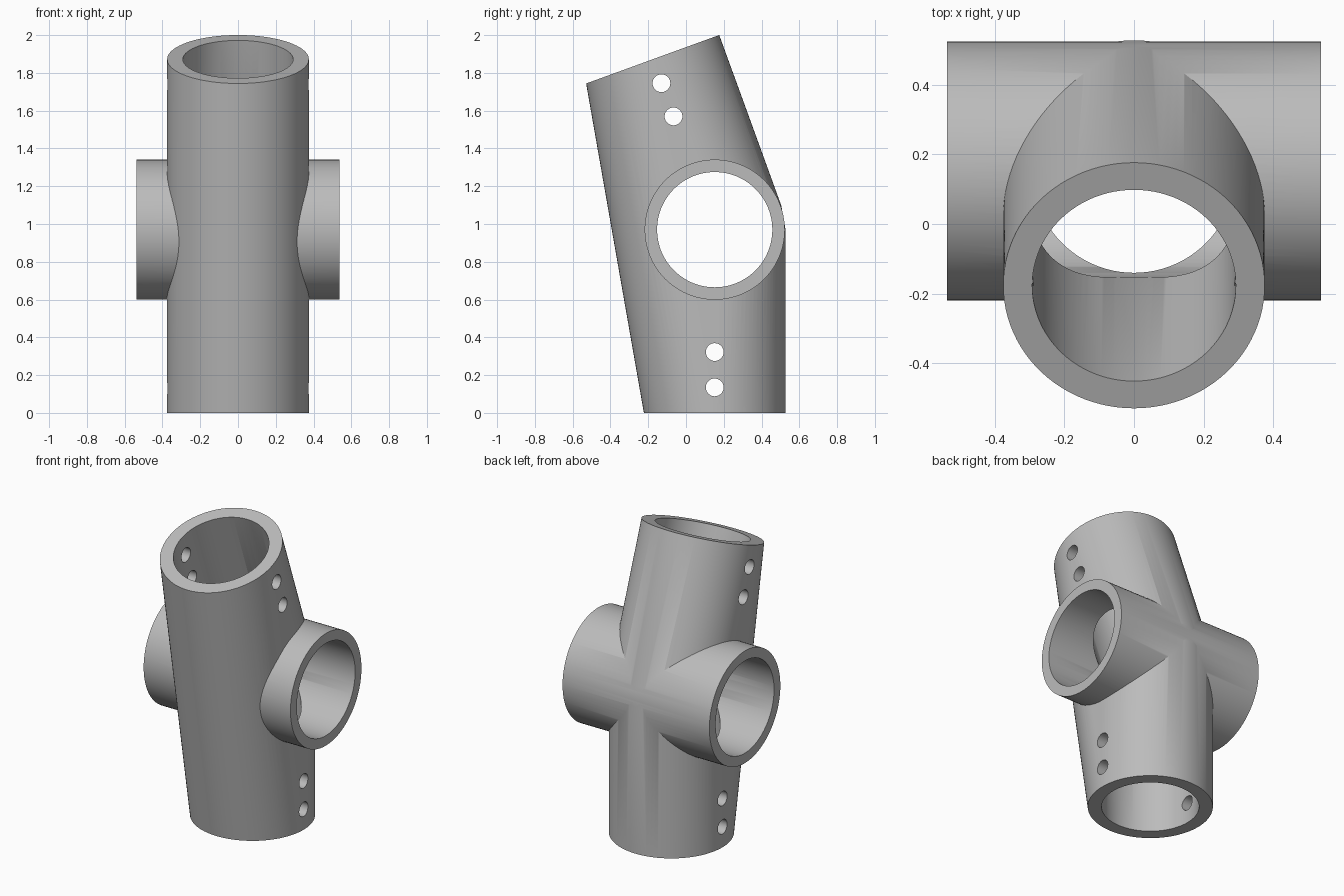
import bpy, bmesh, math
from mathutils import Vector, Matrix

SEGMENTS = 96
TILT = math.radians(20)
BODY_R, BODY_BORE = 0.375, 0.292
CROSS_R, CROSS_BORE = 0.371, 0.305
CROSS_HALF = 0.537
PIN_R = 0.047
JOINT = Vector((0, 0.152, 0.97))
UP = Vector((0, -math.sin(TILT), math.cos(TILT)))
DOWN = Vector((0, 0, -1))
SIDE = Vector((1, 0, 0))
UPPER_LEN, LOWER_LEN = 0.96, 0.97

# Remove the default cube
cube = bpy.data.objects.get("Cube")
if cube:
    bpy.data.objects.remove(cube, do_unlink=True)

# Plain grey material
grey = bpy.data.materials.new("plain grey")
grey.use_nodes = True
colour = (0.5, 0.5, 0.5, 1)
grey.diffuse_color = colour
grey.node_tree.nodes["Principled BSDF"].inputs["Base Color"].default_value = colour


def add_object(name, bm):
    mesh = bpy.data.meshes.new(name)
    bmesh.ops.recalc_face_normals(bm, faces=bm.faces)
    bm.to_mesh(mesh)
    bm.free()
    mesh.materials.append(grey)
    obj = bpy.data.objects.new(name, mesh)
    bpy.context.collection.objects.link(obj)
    return obj


def tube(name, start, end, radius):
    """Solid cylinder between two points."""
    axis = end - start
    turn = axis.to_track_quat('Z', 'Y').to_matrix().to_4x4()
    bm = bmesh.new()
    bmesh.ops.create_cone(bm, cap_ends=True, segments=SEGMENTS, radius1=radius,
                          radius2=radius, depth=axis.length,
                          matrix=Matrix.Translation((start + end) / 2) @ turn)
    return add_object(name, bm)


def combine(target, tool, operation):
    """Apply a boolean and discard the tool."""
    tool.hide_render = True
    mod = target.modifiers.new("combine", 'BOOLEAN')
    mod.operation = operation
    mod.solver = 'EXACT'
    mod.object = tool
    bpy.context.view_layer.objects.active = target
    bpy.ops.object.modifier_apply(modifier=mod.name)
    bpy.data.objects.remove(tool, do_unlink=True)


# Bent body: hull around the end discs of the upper and lower sockets
bm = bmesh.new()
tilted = Matrix.Rotation(TILT, 4, 'X')
for centre, turn in ((JOINT + UP * UPPER_LEN, tilted), (JOINT, tilted),
                     (JOINT, Matrix.Identity(4)),
                     (JOINT + DOWN * LOWER_LEN, Matrix.Identity(4))):
    bmesh.ops.create_circle(bm, segments=SEGMENTS, radius=BODY_R,
                            matrix=Matrix.Translation(centre) @ turn)
hull = bmesh.ops.convex_hull(bm, input=bm.verts)
loose = {g for g in hull["geom_interior"] + hull["geom_unused"]
         if isinstance(g, bmesh.types.BMVert)}
bmesh.ops.delete(bm, geom=list(loose), context='VERTS')
bmesh.ops.dissolve_limit(bm, angle_limit=0.002, verts=bm.verts, edges=bm.edges)
connector = add_object("pipe_connector", bm)

# Cross pipe
combine(connector, tube("cross_pipe", JOINT - SIDE * CROSS_HALF,
                        JOINT + SIDE * CROSS_HALF, CROSS_R), 'UNION')

# Bores through the cross pipe and both sockets
reach = CROSS_HALF + 0.1
cutters = [tube("cross_bore", JOINT - SIDE * reach, JOINT + SIDE * reach, CROSS_BORE)]
for name, axis, length in (("upper", UP, UPPER_LEN), ("lower", DOWN, LOWER_LEN)):
    end = JOINT + axis * length
    cutters.append(tube(name + "_bore", JOINT, end + axis * 0.1, BODY_BORE))
    # Pairs of pin holes across each socket
    for inset in (0.135, 0.322):
        spot = end - axis * inset
        cutters.append(tube(name + "_pin_hole", spot - SIDE * reach,
                            spot + SIDE * reach, PIN_R))
for cutter in cutters:
    combine(connector, cutter, 'DIFFERENCE')

# Smooth walls with crisp rims
bpy.ops.object.select_all(action='DESELECT')
connector.select_set(True)
bpy.context.view_layer.objects.active = connector
bpy.ops.object.shade_smooth_by_angle(angle=math.radians(30))
